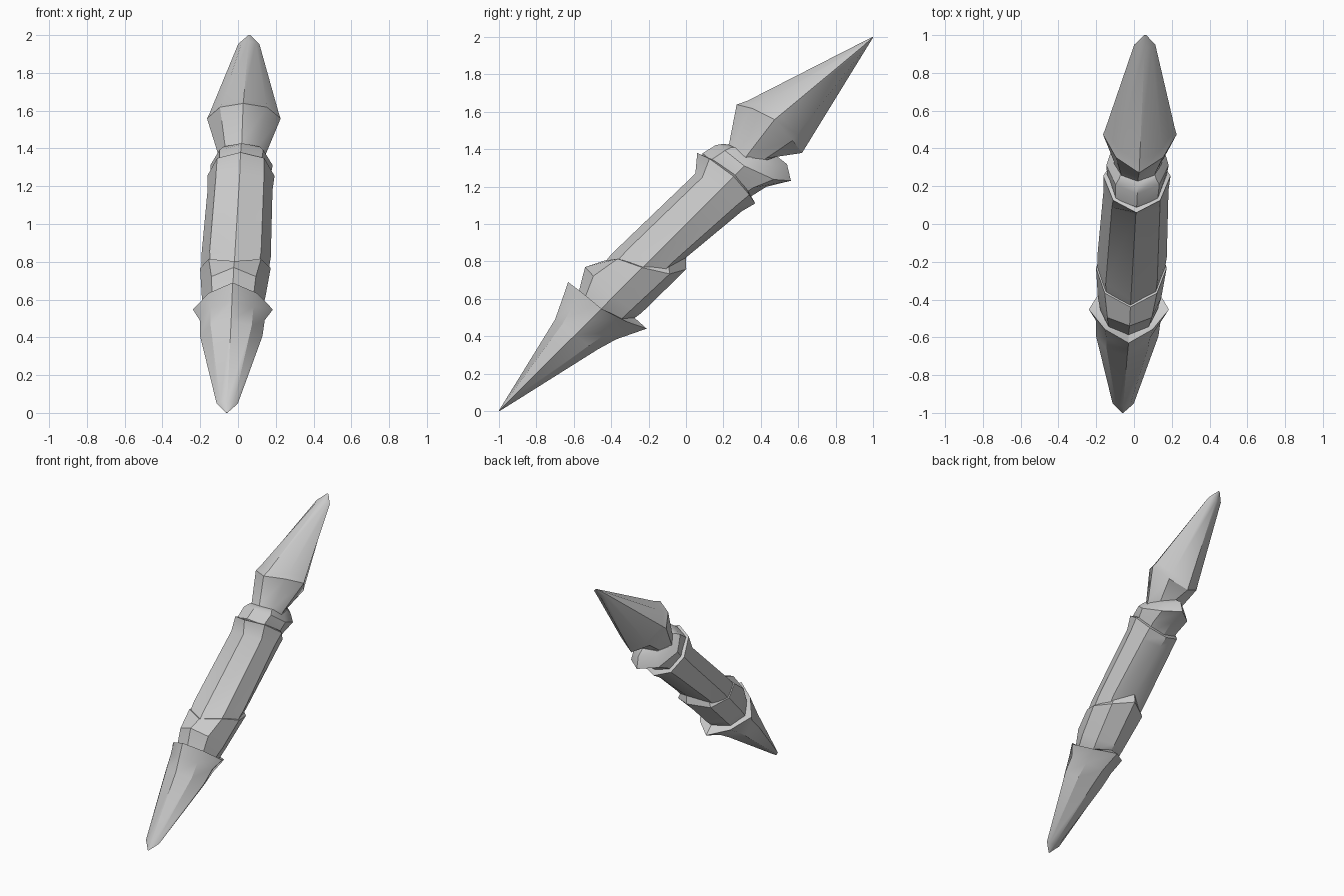
import bpy, bmesh, math

R2 = math.sqrt(2)


def place(x, u, s):
    # u: across the blade (front/up), s: along the tilted long axis
    return (x + 0.0424 * s, (s - u) / R2, (s + u) / R2 + 1)


def loft(name, rings):
    """Ring: s at top/side/bottom, u at top/bottom, half width, side u, diagonal fullness."""
    bm = bmesh.new()
    loops = []
    for st, ss, sb, ut, ub, w, us, d in rings:
        loop = []
        for k in range(8):
            a = k * math.pi / 4
            c, n = math.cos(a), math.sin(a)
            f = d / 0.7071 if k % 2 else 1
            s_end, u_end = (st, ut) if c >= 0 else (sb, ub)
            s = ss + (s_end - ss) * c * c
            u = us + (u_end - us) * abs(c) * f
            loop.append(bm.verts.new(place(w * n * f, u, s)))
        loops.append(loop)
    for a, b in zip(loops, loops[1:]):
        for k in range(8):
            j = (k + 1) % 8
            bm.faces.new((a[k], a[j], b[j], b[k]))
    bm.faces.new(loops[0][::-1])
    bm.faces.new(loops[-1])
    bmesh.ops.recalc_face_normals(bm, faces=bm.faces)
    bmesh.ops.triangulate(bm, faces=[f for f in bm.faces if len(f.verts) > 4])
    me = bpy.data.meshes.new(name)
    bm.to_mesh(me)
    bm.free()
    ob = bpy.data.objects.new(name, me)
    bpy.context.collection.objects.link(ob)
    bpy.ops.object.select_all(action='DESELECT')
    ob.select_set(True)
    bpy.context.view_layer.objects.active = ob
    bpy.ops.object.shade_smooth_by_angle(angle=math.radians(32))


# Lower spike with flared, four-pointed rim
loft("lower_spike", [
    (-1.413, -1.413, -1.413, .002, -.002, .004, 0, .7),
    (-1.345, -1.345, -1.345, .018, -.018, .056, 0, .65),
    (-.856, -.84, -.806, .134, -.141, .165, 0, .66),
    (-.76, -.72, -.70, .18, -.172, .172, 0, .66),
    (-.665, -.64, -.544, .226, -.247, .212, 0, .60),
    (-.69, -.66, -.55, .14, -.15, .13, 0, .66),
])

# Lower grip sleeve, cut on a slant
loft("grip_sleeve", [
    (-.72, -.68, -.60, .13, -.14, .14, 0, .7),
    (-.66, -.64, -.56, .15, -.16, .152, 0, .72),
    (-.544, -.55, -.50, .219, -.168, .168, 0, .70),
    (-.45, -.33, -.17, .172, -.172, .187, 0, .74),
    (-.44, -.32, -.127, .15, -.127, .165, 0, .72),
])

# Long faceted grip with flared upper rim
loft("grip", [
    (-.50, -.45, -.35, .155, -.13, .17, 0, .74),
    (-.40, -.25, -.127, .168, -.127, .184, 0, .74),
    (.226, .25, .26, .155, -.163, .172, 0, .74),
    (.311, .36, .34, .226, -.184, .178, 0, .70),
    (.33, .375, .346, .17, -.148, .15, 0, .72),
])

# Slanted collar below the blade
loft("collar", [
    (.27, .30, .32, .14, -.135, .14, 0, .74),
    (.33, .34, .445, .205, -.163, .155, 0, .72),
    (.41, .44, .56, .186, -.233, .165, 0, .70),
    (.44, .48, .608, .165, -.156, .135, 0, .72),
    (.47, .50, .60, .13, -.09, .12, 0, .72),
])

# Upper blade on a narrow neck
loft("upper_blade", [
    (.42, .43, .54, .138, -.09, .12, .02, .72),
    (.467, .50, .60, .141, -.09, .128, .03, .70),
    (.643, .73, .707, .26, -.17, .195, .06, .64),
    (.70, .77, .75, .233, -.16, .184, .056, .64),
    (1.345, 1.345, 1.345, .024, -.018, .056, .003, .65),
    (1.413, 1.413, 1.413, .002, -.002, .006, 0, .7),
])
